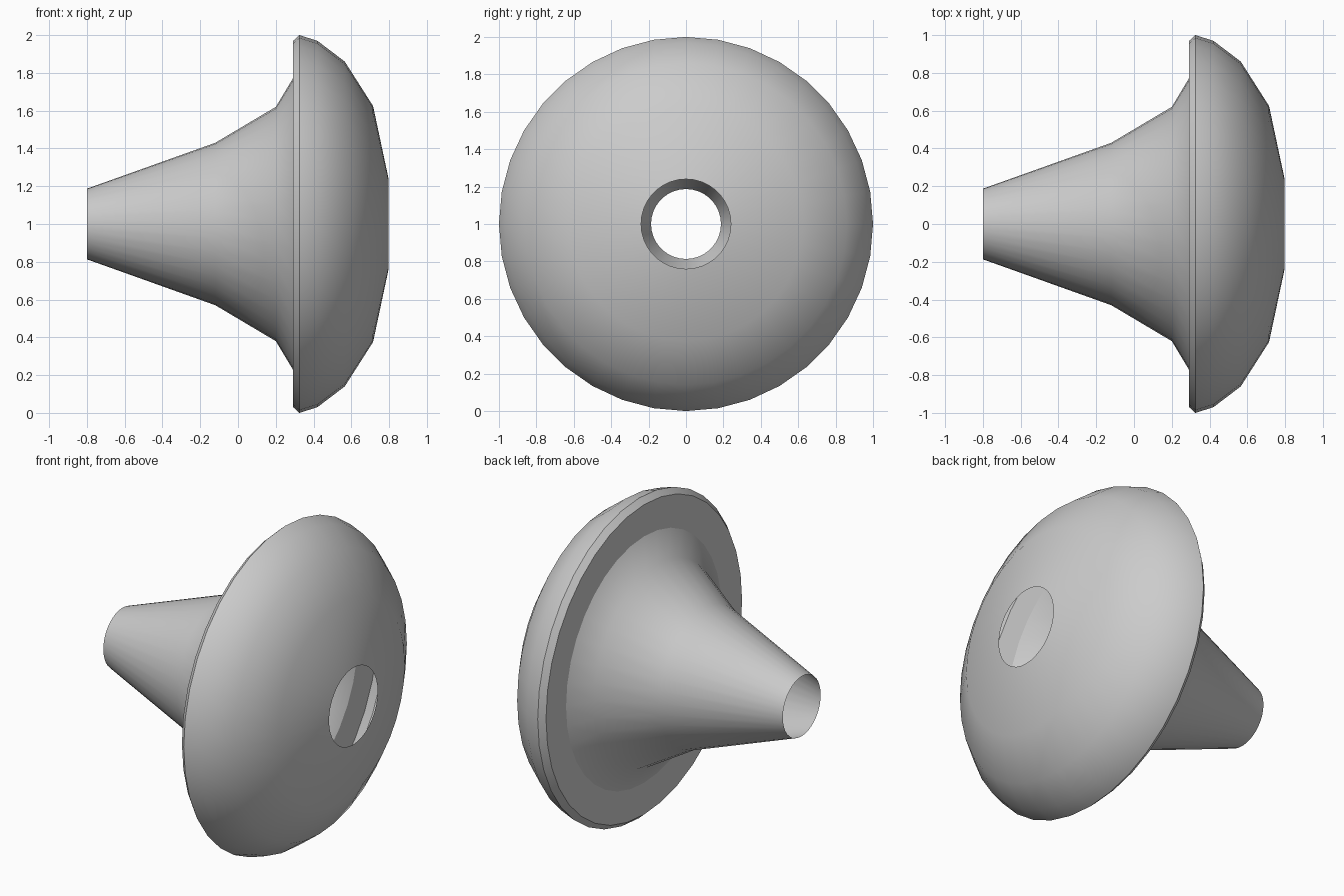
import bpy, bmesh, math

if "Cube" in bpy.data.objects:
    bpy.data.objects.remove(bpy.data.objects["Cube"])

SIDES = 36

# One plain grey for every part
grey = bpy.data.materials.new("plain_grey")
grey.diffuse_color = (0.6, 0.6, 0.6, 1.0)
grey.use_nodes = True
grey.node_tree.nodes["Principled BSDF"].inputs["Base Color"].default_value = grey.diffuse_color

# Profile as (x along axis, radius): open neck, flared funnel,
# flat flange, bevelled rim, domed cap ending in an open hole
profile = [
    (-0.80, 0.187), (-0.12, 0.43), (0.20, 0.62), (0.29, 0.77),
    (0.29, 0.968), (0.325, 1.00), (0.42, 0.97),
    (0.565, 0.86), (0.715, 0.625), (0.797, 0.24),
]

# Revolve the profile into a thin hollow shell around the x axis at z = 1
bm = bmesh.new()
rings = []
for x, r in profile:
    ring = []
    for i in range(SIDES):
        a = 2 * math.pi * i / SIDES
        ring.append(bm.verts.new((x, r * math.cos(a), 1 + r * math.sin(a))))
    rings.append(ring)
for a, b in zip(rings, rings[1:]):
    for i in range(SIDES):
        j = (i + 1) % SIDES
        bm.faces.new((a[i], b[i], b[j], a[j]))

# Point all faces outward
bm.normal_update()
neck = min(bm.faces, key=lambda f: f.calc_center_median().x)
c = neck.calc_center_median()
if neck.normal.y * c.y + neck.normal.z * (c.z - 1) < 0:
    bmesh.ops.reverse_faces(bm, faces=bm.faces[:])

mesh = bpy.data.meshes.new("flared_shell")
bm.to_mesh(mesh)
bm.free()
mesh.materials.append(grey)
shell = bpy.data.objects.new("flared_shell", mesh)
bpy.context.collection.objects.link(shell)

# Smooth funnel and dome, crisp flange edges
bpy.context.view_layer.objects.active = shell
shell.select_set(True)
bpy.ops.object.shade_smooth_by_angle(angle=math.radians(30))
